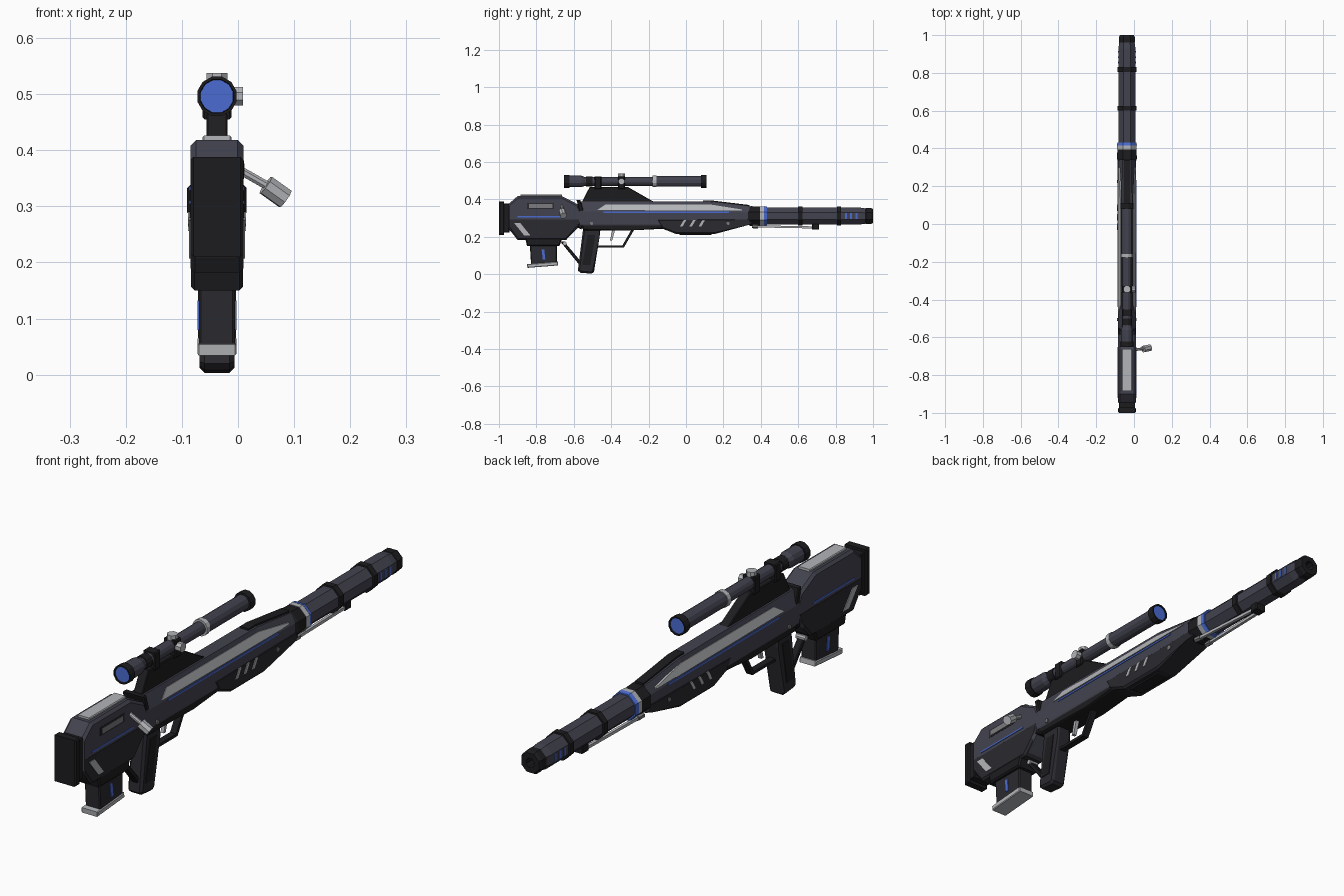
import bpy, bmesh, math
from mathutils import Vector

if "Cube" in bpy.data.objects:
    bpy.data.objects.remove(bpy.data.objects["Cube"])

XC, BZ, SZ = -0.0375, 0.311, 0.496   # centre plane, barrel axis, scope axis


def material(name, r, g, b):
    m = bpy.data.materials.new(name)
    m.diffuse_color = (r, g, b, 1)
    m.use_nodes = True
    m.node_tree.nodes["Principled BSDF"].inputs["Base Color"].default_value = m.diffuse_color
    return m


SLATE = material("slate", 0.055, 0.055, 0.078)
DARK = material("dark", 0.023, 0.023, 0.029)
BLACK = material("black", 0.012, 0.012, 0.014)
SILVER = material("silver", 0.45, 0.46, 0.48)
STEEL = material("steel", 0.2, 0.2, 0.21)
BLUE = material("blue", 0.07, 0.15, 0.65)


def finish(name, bm, mat):
    bmesh.ops.recalc_face_normals(bm, faces=bm.faces)
    me = bpy.data.meshes.new(name)
    bm.to_mesh(me)
    bm.free()
    me.materials.append(mat)
    ob = bpy.data.objects.new(name, me)
    bpy.context.collection.objects.link(ob)
    return ob


def skin(bm, rings):
    """Join equal-length rings of points and cap both ends."""
    vs = [[bm.verts.new(p) for p in r] for r in rings]
    n = len(vs[0])
    for a, b in zip(vs, vs[1:]):
        for i in range(n):
            bm.faces.new((a[i], a[(i + 1) % n], b[(i + 1) % n], b[i]))
    bm.faces.new(vs[0][::-1])
    bm.faces.new(vs[-1])


def plate(name, pts, hw, mat, bevel=0.0):
    """Side outline (y, z) extruded across the centre plane, rims chamfered."""
    bm = bmesh.new()
    skin(bm, [[(XC + s * hw, y, z) for y, z in pts] for s in (-1, 1)])
    if bevel:
        rim = [e for e in bm.edges if abs(e.verts[0].co.x - e.verts[1].co.x) < 1e-6]
        bmesh.ops.bevel(bm, geom=rim, offset=bevel, segments=1, affect='EDGES')
    return finish(name, bm, mat)


def inlay(name, pts, hw, mat, sides=(-1, 1), t=0.0025):
    """Thin raised panel on one or both flanks."""
    bm = bmesh.new()
    for s in sides:
        skin(bm, [[(XC + s * x, y, z) for y, z in pts] for x in (hw - 0.004, hw + t)])
    return finish(name, bm, mat)


def rect(y0, y1, z0, z1):
    return [(y0, z0), (y1, z0), (y1, z1), (y0, z1)]


def lathe(name, prof, z, mat, n=8):
    """Faceted body along y from (y, apothem) pairs."""
    bm = bmesh.new()
    ang = [(i + 0.5) * math.tau / n for i in range(n)]
    k = 1 / math.cos(math.pi / n)
    skin(bm, [[(XC + r * k * math.cos(a), y, z + r * k * math.sin(a)) for a in ang]
              for y, r in prof])
    return finish(name, bm, mat)


def rod(name, a, b, r, mat, n=8):
    """Prism from point a to b, x relative to the centre plane."""
    a, b = Vector(a), Vector(b)
    q = (b - a).to_track_quat('Z', 'Y')
    bm = bmesh.new()
    off = Vector((XC, 0, 0))
    skin(bm, [[off + p + q @ Vector((r * math.cos((i + .5) * math.tau / n),
              r * math.sin((i + .5) * math.tau / n), 0)) for i in range(n)] for p in (a, b)])
    return finish(name, bm, mat)


def loft(name, sections, mat):
    """Sections of (y, half profile [(x, z)...]) mirrored across the centre plane."""
    bm = bmesh.new()
    skin(bm, [[(XC + x, y, z) for x, z in h] + [(XC - x, y, z) for x, z in h[::-1]]
              for y, h in sections])
    return finish(name, bm, mat)


# Stock, butt pad and cheek rest
plate("stock", [(-.955, .37), (-.90, .418), (-.665, .418), (-.575, .372), (-.545, .30),
                (-.575, .25), (-.64, .185), (-.90, .185), (-.955, .25)], .047, SLATE, .010)
plate("stock_lower", [(-.951, .30), (-.56, .30), (-.58, .25), (-.642, .182), (-.90, .182),
                      (-.951, .25)], .0475, DARK, .008)
plate("butt_pad", rect(-1, -.972, .21, .388), .047, BLACK, .005)
plate("butt_pad_base", rect(-.975, -.945, .222, .378), .042, BLACK, .003)
plate("cheek_rest", rect(-.885, -.662, .41, .426), .026, SILVER, .003)
inlay("ejection_port_frame", rect(-.85, -.705, .349, .382), .047, DARK, (1,), .001)
inlay("ejection_port", rect(-.84, -.715, .355, .376), .047, STEEL, (1,))
inlay("stock_blue_line", rect(-.90, -.65, .304, .310), .047, BLUE)
inlay("stock_slash", [(-.92, .275), (-.887, .275), (-.832, .207), (-.865, .207)], .0475, SILVER)

# Magazine
plate("magazine_well", [(-.86, .195), (-.66, .195), (-.677, .15), (-.85, .15)], .046, BLACK, .006)
plate("magazine", [(-.835, .16), (-.69, .16), (-.69, .055), (-.828, .045)], .032, DARK, .004)
plate("magazine_base", [(-.85, .054), (-.685, .067), (-.683, .047), (-.848, .034)], .035, SILVER, .003)
inlay("magazine_blue_mark", [(-.772, .132), (-.758, .132), (-.752, .08), (-.766, .08)], .032, BLUE)

# Bolt handle
rod("bolt_arm", (.04, -.665, .365), (.098, -.66, .332), .008, SILVER)
rod("bolt_knob", (.087, -.662, .338), (.122, -.655, .313), .019, SILVER, 8)

# Receiver: tapered loft with sloping shoulders
loft("receiver", [(y, [(.026 * k, zt), (.047, zs), (.047, zb + .02), (.038, zb)])
                  for y, zt, zs, zb, k in [(-.57, .39, .336, .245, 1), (.13, .388, .336, .245, 1),
                                           (.34, .362, .330, .265, .9)]], SLATE)
plate("lower_receiver", [(-.565, .285), (-.10, .285), (-.12, .243), (-.28, .235), (-.55, .235)],
      .045, BLACK, .006)
plate("handguard", [(-.16, .295), (.34, .30), (.36, .27), (.33, .262), (.15, .214), (-.05, .214),
                    (-.13, .245)], .049, DARK, .008)
plate("handguard_keel", [(-.06, .23), (.17, .23), (.13, .209), (-.03, .209)], .03, BLACK, .005)
plate("receiver_seam", [(-.585, .396), (-.565, .396), (-.535, .30), (-.56, .24), (-.58, .25),
                        (-.555, .30)], .046, BLACK, .004)

# Silver shoulder strips lie on the sloping faces
bm = bmesh.new()
for s in (-1, 1):
    path = [(-.475, .343, .343), (-.43, .343, .373), (.13, .343, .373), (.30, .340, .346)]
    def on(z, t, y):
        x = .047 - (z - .336) * .021 / .054 + t
        return (XC + s * x, y, z)
    low = [(y, a) for y, a, b in path]
    top = [(y, b) for y, a, b in path[1:]]
    outline = [low[0]] + top + [low[-1]]
    skin(bm, [[on(z, t, y) for y, z in outline] for t in (-.006, .002)])
finish("shoulder_strips", bm, SILVER)
inlay("receiver_blue_line", rect(-.44, .23, .328, .335), .047, BLUE)
for i in range(3):
    y = -.02 + i * .05
    inlay("handguard_slash_%d" % i, [(y - .012, .256), (y + .002, .256), (y + .022, .290),
                                     (y + .008, .290)], .049, SILVER)
for i, y in enumerate((-.505, .225)):
    for s in (-1, 1):
        rod("screw_%d_%d" % (i, s), (s * .04, y, .272), (s * .052, y, .272), .009, STEEL)
plate("top_rib", [(.09, .395), (.13, .395), (.34, .37), (.34, .35), (.09, .38)], .018, BLACK, .002)

# Grip, brace, trigger and guard
plate("grip", [(-.548, .26), (-.455, .26), (-.462, .20), (-.492, .012), (-.505, .003),
               (-.565, .008), (-.578, .02)], .031, DARK, .009)
inlay("grip_panel", [(-.525, .21), (-.485, .21), (-.512, .05), (-.555, .05)], .031, BLACK)
plate("grip_brace", [(-.672, .175), (-.652, .175), (-.562, .068), (-.572, .052)], .014, BLACK, .003)
rod("brace_pin", (-.02, -.648, .165), (.02, -.648, .165), .01, SILVER)
plate("trigger_guard", [(-.48, .154), (-.34, .154), (-.285, .25), (-.27, .25), (-.332, .143),
                        (-.48, .143)], .013, BLACK)
plate("trigger", [(-.392, .245), (-.377, .245), (-.395, .18), (-.407, .18)], .007, SILVER)

# Collar and barrel
lathe("collar", [(.33, .046), (.345, .053), (.40, .05)], BZ, BLACK)
lathe("collar_silver", [(.395, .052), (.418, .052)], BZ, SILVER)
lathe("collar_blue", [(.416, .053), (.432, .05)], BZ, BLUE)
lathe("barrel_shroud", [(.42, .045), (.93, .045), (.965, .04)], BZ, SLATE)
for i, y in enumerate((.612, .818)):
    lathe("barrel_band_%d" % i, [(y - .012, .051), (y + .012, .051)], BZ, BLACK)
lathe("muzzle", [(.955, .036), (.962, .043), (.988, .043), (1, .037), (1, .017), (.96, .017)], BZ, BLACK)
for i, y in enumerate((.855, .883, .912)):
    inlay("muzzle_blue_tick_%d" % i, rect(y - .005, y + .005, .294, .328), .045, BLUE)

# Folded bipod
for s in (-1, 1):
    rod("bipod_leg_%d" % s, (s * .026, .37, .256), (s * .012, .70, .25), .008, SILVER, 4)
    rod("bipod_foot_%d" % s, (s * .027, .355, .257), (s * .025, .385, .255), .011, STEEL, 6)
plate("bipod_hinge", rect(.675, .712, .24, .275), .022, BLACK, .003)

# Scope mount
plate("scope_mount", [(-.56, .38), (-.515, .466), (-.31, .466), (-.16, .38)], .019, BLACK, .003)
for i, y in enumerate((-.47, -.345)):
    plate("mount_block_%d" % i, rect(y - .018, y + .018, .455, .523), .026, BLACK, .004)

# Scope: faceted tube, caps, lenses, turrets
lathe("scope_tube", [(-.64, .031), (-.56, .031), (-.54, .023), (-.18, .023), (-.16, .028),
                     (.10, .028)], SZ, SLATE, 12)
lathe("eyepiece_ring", [(-.535, .026), (-.50, .026)], SZ, BLACK, 12)
lathe("scope_silver_ring", [(-.178, .031), (-.158, .031)], SZ, SILVER, 12)
for name, y0, y1, d in (("eyepiece", -.622, -.652, -1), ("objective", .08, .11, 1)):
    lathe(name + "_cap", [(y0, .035), (y1, .035), (y1, .030), (y1 - d * .008, .029)], SZ, BLACK, 12)
    lathe(name + "_lens", [(y1 - d * .012, .029), (y1 - d * .004, .029)], SZ, BLUE, 12)
rod("top_turret", (0, -.345, .515), (0, -.345, .538), .020, SILVER)
rod("side_turret", (.02, -.345, SZ), (.046, -.345, SZ), .018, SILVER)
